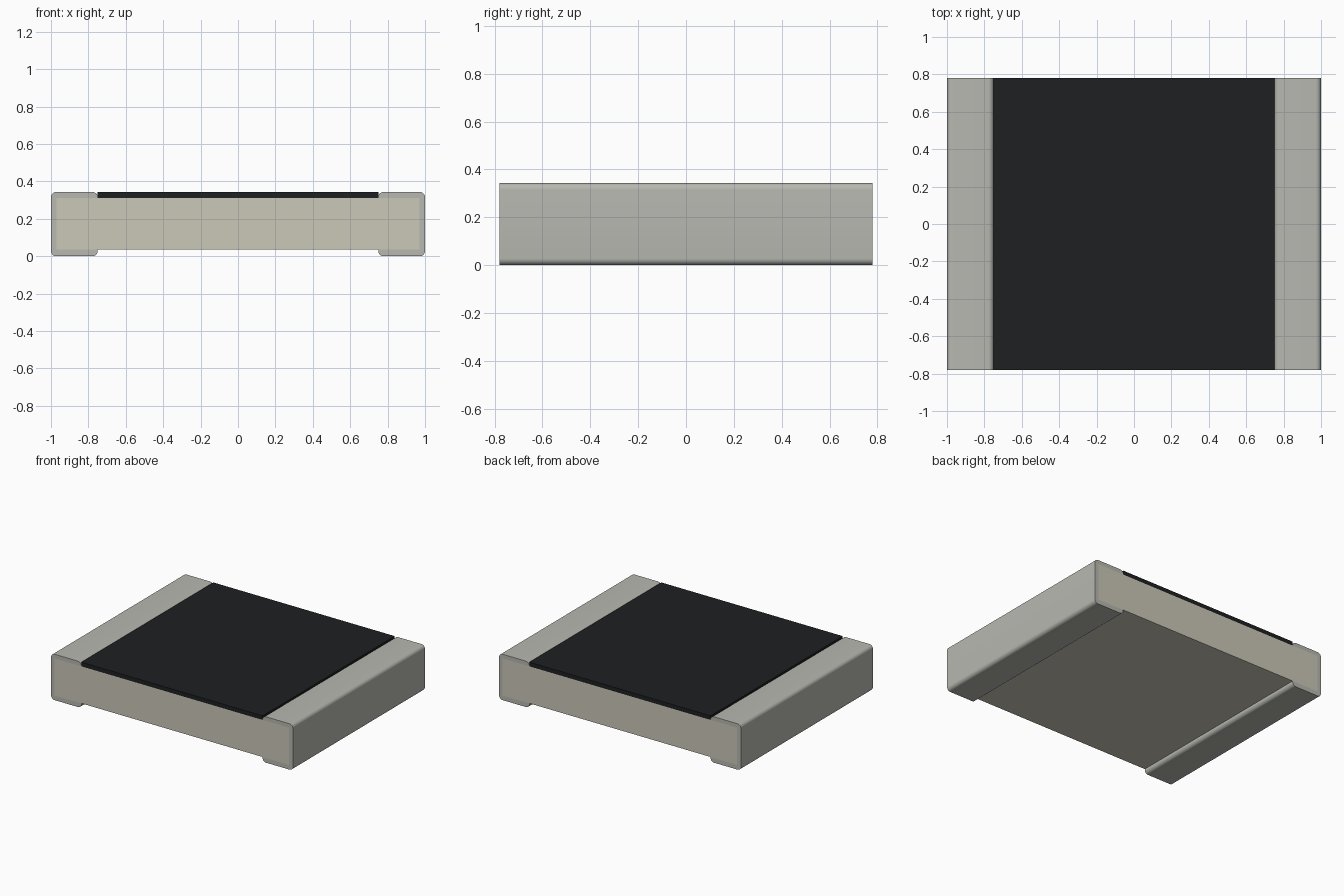
import bpy, bmesh
from math import sin, cos, radians

if "Cube" in bpy.data.objects:
    bpy.data.objects.remove(bpy.data.objects["Cube"])

HALF_Y = 0.78
HEIGHT = 0.343
PLATE = 0.031      # metal thickness
R = 0.028          # rounding of the terminal edges
TIP = 0.75         # inner end of the terminals


def paint(obj, name, color):
    mat = bpy.data.materials.get(name) or bpy.data.materials.new(name)
    mat.diffuse_color = (*color, 1)
    mat.use_nodes = True
    mat.node_tree.nodes["Principled BSDF"].inputs["Base Color"].default_value = mat.diffuse_color
    obj.data.materials.append(mat)


def extrude_profile(name, pts):
    """Extrude an x-z outline across the full depth."""
    bm = bmesh.new()
    face = bm.faces.new([bm.verts.new((x, -HALF_Y, z)) for x, z in pts])
    new = bmesh.ops.extrude_face_region(bm, geom=[face])["geom"]
    bmesh.ops.translate(bm, vec=(0, 2 * HALF_Y, 0),
                        verts=[v for v in new if isinstance(v, bmesh.types.BMVert)])
    bmesh.ops.recalc_face_normals(bm, faces=bm.faces)
    mesh = bpy.data.meshes.new(name)
    bm.to_mesh(mesh)
    bm.free()
    obj = bpy.data.objects.new(name, mesh)
    bpy.context.collection.objects.link(obj)
    return obj


def box(name, x, z0, z1):
    return extrude_profile(name, [(-x, z0), (x, z0), (x, z1), (-x, z1)])


def arc(cx, cz, start, steps=8):
    return [(cx + R * cos(radians(start + 90 * i / steps)),
             cz + R * sin(radians(start + 90 * i / steps))) for i in range(steps + 1)]


# Ceramic body and dark resistive coating
body_bottom, body_top = 0.035, HEIGHT - PLATE
body = box("ceramic_body", 0.97, body_bottom, body_top)
paint(body, "ceramic", (0.60, 0.58, 0.48))
coating = box("top_coating", TIP, body_top, HEIGHT)
paint(coating, "dark_coating", (0.013, 0.014, 0.015))

# C-shaped metal terminals wrapping both ends
outline = (arc(TIP + R, R, 180) + arc(1 - R, R, 270)
           + arc(1 - R, HEIGHT - R, 0) + arc(TIP + R, HEIGHT - R, 90)
           + [(TIP, body_top), (0.97, body_top), (0.97, body_bottom), (TIP, body_bottom)])
for side, sign in (("right", 1), ("left", -1)):
    terminal = extrude_profile(side + "_terminal", [(sign * x, z) for x, z in outline])
    paint(terminal, "metal", (0.48, 0.48, 0.44))
    bpy.ops.object.select_all(action='DESELECT')
    terminal.select_set(True)
    bpy.context.view_layer.objects.active = terminal
    bpy.ops.object.shade_smooth_by_angle(angle=radians(30))
